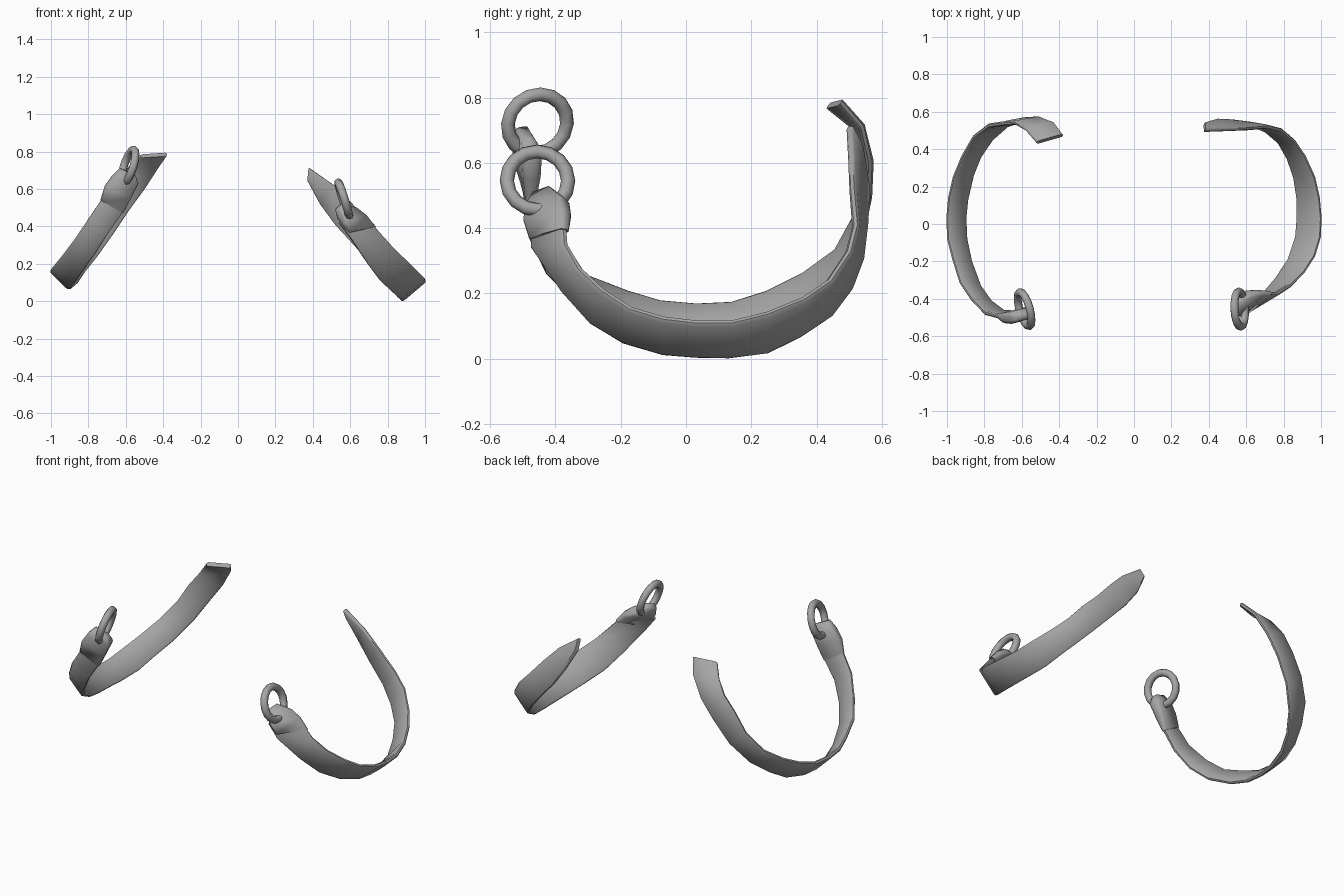
import bpy, bmesh, math
from mathutils import Vector

grey = bpy.data.materials.new("grey")
grey.diffuse_color = (0.38, 0.38, 0.38, 1)


def finish(ob, angle):
    ob.data.materials.append(grey)
    bpy.ops.object.select_all(action='DESELECT')
    ob.select_set(True)
    bpy.context.view_layer.objects.active = ob
    bpy.ops.object.shade_smooth_by_angle(angle=math.radians(angle))


def loft(name, stations, thick, angle=50):
    """Loft a rounded flat cross-section between pairs of edge points."""
    pairs = [(Vector(s[:3]), Vector(s[3:])) for s in stations]
    mids = [(a + b) / 2 for a, b in pairs]
    profile = [(-1, -.45), (-.88, -1), (.88, -1), (1, -.45),
               (1, .45), (.88, 1), (-.88, 1), (-1, .45)]
    bm = bmesh.new()
    rings = []
    for i, (a, b) in enumerate(pairs):
        tangent = mids[min(i + 1, len(mids) - 1)] - mids[max(i - 1, 0)]
        half = (b - a) / 2
        normal = tangent.cross(half).normalized() * thick[min(i, len(thick) - 1)] / 2
        rings.append([bm.verts.new(mids[i] + half * u + normal * v) for u, v in profile])
    n = len(profile)
    for r, s in zip(rings, rings[1:]):
        for k in range(n):
            bm.faces.new((r[k], r[(k + 1) % n], s[(k + 1) % n], s[k]))
    bm.faces.new(rings[0])
    bm.faces.new(rings[-1])
    bmesh.ops.recalc_face_normals(bm, faces=bm.faces)
    me = bpy.data.meshes.new(name)
    bm.to_mesh(me)
    bm.free()
    ob = bpy.data.objects.new(name, me)
    bpy.context.collection.objects.link(ob)
    finish(ob, angle)


def ring(name, centre, axis):
    bpy.ops.mesh.primitive_torus_add(
        major_radius=0.094, minor_radius=0.022, major_segments=16, minor_segments=8,
        location=centre, rotation=Vector(axis).to_track_quat('Z', 'Y').to_euler())
    ob = bpy.context.object
    ob.name = name
    finish(ob, 70)


# Curved straps: lower edge xyz, upper edge xyz, from front to back
loft("left_strap", [
    (-.60, -.475, .50, -.71, -.50, .57),
    (-.69, -.47, .37, -.80, -.475, .44),
    (-.76, -.42, .26, -.87, -.40, .335),
    (-.82, -.335, .175, -.93, -.31, .255),
    (-.87, -.20, .105, -.97, -.18, .205),
    (-.895, -.08, .075, -.995, -.08, .175),
    (-.90, .03, .068, -1.0, .03, .165),
    (-.89, .13, .07, -.99, .14, .17),
    (-.86, .26, .095, -.965, .25, .205),
    (-.82, .36, .155, -.92, .36, .26),
    (-.755, .455, .235, -.86, .465, .335),
    (-.67, .53, .355, -.78, .525, .445),
    (-.58, .56, .49, -.71, .535, .56),
    (-.50, .565, .60, -.64, .54, .65),
    (-.43, .54, .71, -.58, .505, .72),
    (-.38, .475, .785, -.52, .435, .775)], [.024])
loft("right_strap", [
    (.54, -.475, .42, .68, -.375, .45),
    (.60, -.47, .34, .77, -.368, .35),
    (.69, -.375, .205, .84, -.325, .275),
    (.76, -.29, .11, .91, -.255, .21),
    (.825, -.19, .05, .965, -.17, .155),
    (.865, -.07, .015, .995, -.07, .125),
    (.873, .03, .007, 1.0, .03, .113),
    (.873, .13, .005, .99, .14, .113),
    (.855, .25, .02, .965, .25, .14),
    (.82, .35, .07, .915, .36, .185),
    (.77, .44, .13, .86, .44, .24),
    (.70, .50, .21, .79, .50, .33),
    (.62, .535, .30, .71, .52, .41),
    (.52, .55, .41, .61, .51, .52),
    (.44, .555, .52, .51, .505, .62),
    (.375, .535, .645, .38, .50, .71)], [.024])

# Folded strap ends that hold the rings
loft("left_ring_holder", [
    (-.615, -.475, .47, -.735, -.493, .54),
    (-.575, -.47, .55, -.71, -.505, .615),
    (-.535, -.47, .63, -.67, -.505, .67),
    (-.55, -.485, .675, -.63, -.505, .71)], [.03, .055, .065, .035], 75)
loft("right_ring_holder", [
    (.595, -.475, .365, .735, -.365, .395),
    (.565, -.49, .415, .68, -.36, .45),
    (.545, -.48, .46, .62, -.365, .485),
    (.53, -.465, .50, .55, -.41, .52)], [.03, .05, .06, .035], 75)

# Metal rings
ring("left_ring", (-.585, -.455, .72), (-.91, -.26, .29))
ring("right_ring", (.565, -.455, .545), (.95, .05, .3))
